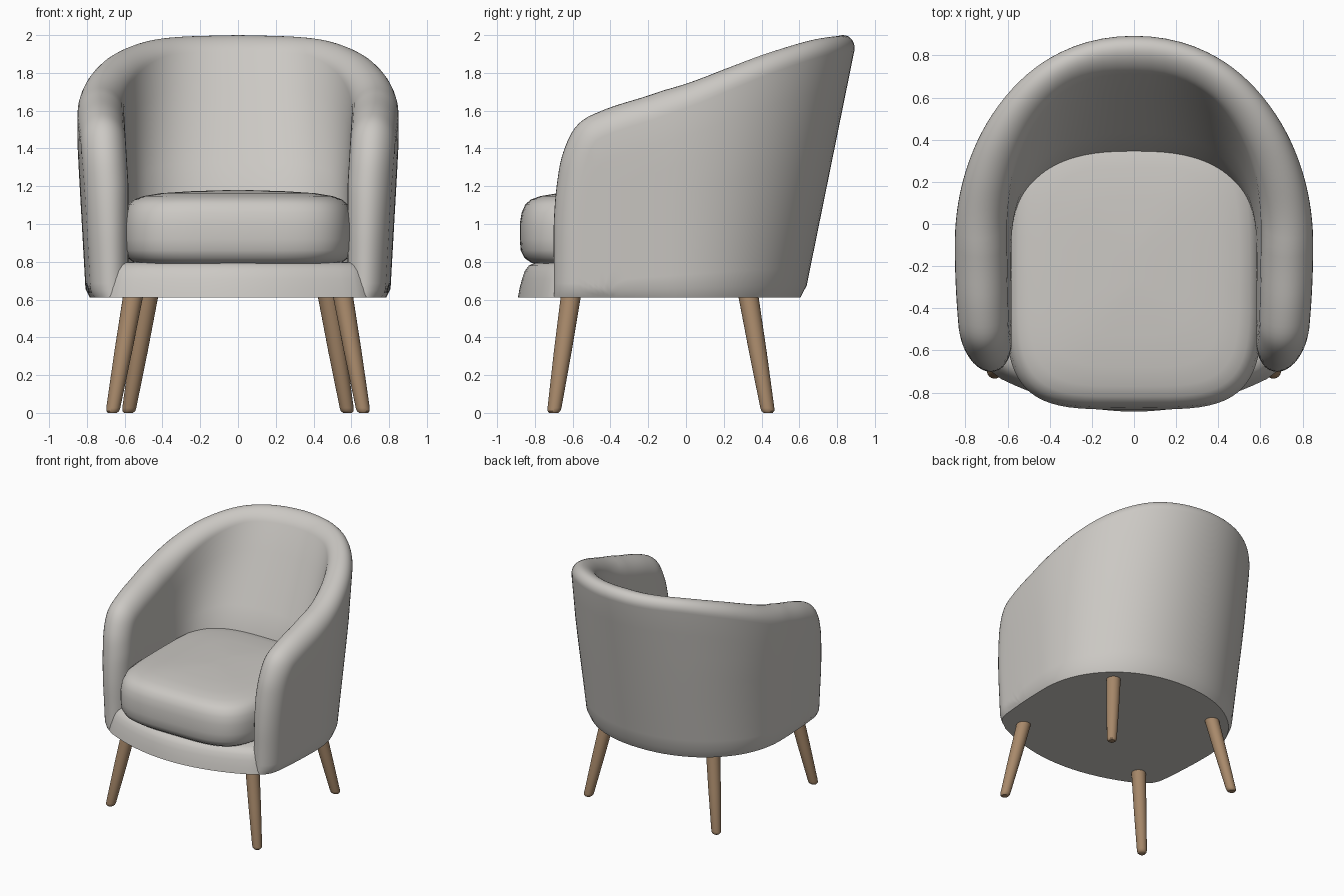
import bpy, bmesh, math
from mathutils import Vector

if "Cube" in bpy.data.objects:
    bpy.data.objects.remove(bpy.data.objects["Cube"])


def material(name, rgb):
    m = bpy.data.materials.new(name)
    m.diffuse_color = (*rgb, 1)
    m.use_nodes = True
    m.node_tree.nodes["Principled BSDF"].inputs["Base Color"].default_value = m.diffuse_color
    return m


fabric = material("warm grey fabric", (0.60, 0.58, 0.55))
wood = material("light brown wood", (0.39, 0.25, 0.145))


def make(name, bm, mat, angle=40):
    bmesh.ops.remove_doubles(bm, verts=bm.verts, dist=0.0005)
    bmesh.ops.recalc_face_normals(bm, faces=bm.faces)
    me = bpy.data.meshes.new(name)
    bm.to_mesh(me)
    bm.free()
    me.materials.append(mat)
    ob = bpy.data.objects.new(name, me)
    bpy.context.collection.objects.link(ob)
    bpy.ops.object.select_all(action='DESELECT')
    ob.select_set(True)
    bpy.context.view_layer.objects.active = ob
    bpy.ops.object.shade_smooth_by_angle(angle=math.radians(angle))
    return ob


def loft(rings, name, mat, angle=40):
    """Skin closed rings of points and cap both ends."""
    bm = bmesh.new()
    vs = [[bm.verts.new(p) for p in r] for r in rings]
    n = len(vs[0])
    for a, b in zip(vs, vs[1:]):
        for i in range(n):
            k = (i + 1) % n
            bm.faces.new((a[i], a[k], b[k], b[i]))
    bm.faces.new(vs[0])
    bm.faces.new(vs[-1])
    return make(name, bm, mat, angle)


# ---- curved shell: outer and inner U-shaped surfaces in (v, z) ----
# v is y along the arms (v < -0.1) and an angle round the back
V_END = -0.1 + 0.9 * math.pi / 2


def u_curve(v, half_w, back_y, n):
    if v <= -0.1:
        return half_w, v
    t = min((v + 0.1) / 0.9, math.pi / 2)
    c, s = max(math.cos(t), 0), math.sin(t)
    return half_w * c ** (2 / n), -0.1 + (back_y + 0.1) * s ** (2 / n)


def outer(v, z):
    tuck = max(0, 0.65 - z) * 0.5
    w = 0.805 + 0.045 * min(1, (z - 0.61) / 0.8) - tuck
    w -= 0.03 * (max(0, -0.1 - v) / 0.5) ** 2
    return Vector(u_curve(v, w, 0.63 + (z - 0.63) * 0.203 - tuck, 2.1))


def inner(v, z):
    h = max(z, 1.1)
    w = 0.58 + 0.03 * min(1, max(0, (z - 1.2) / 0.5))
    return Vector(u_curve(v, w, 0.355 + (h - 1.17) * 0.48, 2.5))


# rim (v, z) from the front foot of the arm to the middle of the back, and base v
rim = [(-.70, .61, -.40), (-.70, .80, -.39), (-.70, 1.0, -.37), (-.685, 1.2, -.35),
       (-.65, 1.38, -.32), (-.57, 1.53, -.28), (-.42, 1.61, -.22), (-.2, 1.68, -.12),
       (0, 1.75, .02), (.206, 1.83, .206), (.43, 1.905, .43), (.70, 1.965, .70),
       (.95, 1.99, .95), (V_END, 2.0, V_END)]
pts = [Vector(p) for p in rim]
ext = [2 * pts[0] - pts[1]] + pts + [2 * pts[-1] - pts[-2]]
path = []
for a, b, c, d in zip(ext, ext[1:], ext[2:], ext[3:]):
    for k in range(5):
        t = k / 5
        path.append(0.5 * (2 * b + (c - a) * t + (2 * a - 5 * b + 4 * c - d) * t * t
                           + (3 * b - a - 3 * c + d) * t ** 3))
path.append(pts[-1])

ROLL = 8
sections = []
for i, p in enumerate(path):
    tan = path[min(i + 1, len(path) - 1)] - path[max(i - 1, 0)]
    nrm = Vector((tan.y, -tan.x)).normalized()
    if i == 0:
        nrm = Vector((1, 0))
    if i == len(path) - 1:
        nrm = Vector((0, -1))
    r = 0.13 - 0.045 * min(1, max(0, (p.x + 0.2) / 1.0))
    start = Vector((p.x, p.y))
    flat, thick = [], []
    for j in range(ROLL + 1):              # rounded rim
        f = j / ROLL * math.pi / 2
        flat.append(start + nrm * r * (1 - math.cos(f)))
        thick.append(math.sin(f))
    last, base = flat[-1], Vector((p.z, 0.61))
    for t in (.15, .3, .45, .6, .75, .88, .95, 1):   # wall down to the base
        flat.append(last.lerp(base, t))
        thick.append(1)
    out, inn = [], []
    for q, h in zip(flat, thick):
        z = max(q.y, 0.61)
        o, n = outer(q.x, z), inner(q.x, z)
        mid, half = (o + n) / 2, (o - n) / 2
        out.append((*(mid + half * h), z))
        inn.append((*(mid - half * h), z))
    sections.append(out[::-1] + inn[1:])

bm = bmesh.new()
for side in (1, -1):
    vs = [[bm.verts.new((side * x, y, z)) for x, y, z in s] for s in sections]
    n = len(vs[0])
    for a, b in zip(vs, vs[1:]):
        for k in range(n):
            m = (k + 1) % n
            bm.faces.new((a[k], a[m], b[m], b[k]))
    bm.faces.new(vs[0])                    # underside of the arm end
make("shell", bm, fabric)

# ---- base with the bowed front rail ----
half = [(x, -0.89 + 0.18 * (x / 0.68) ** 2) for x in [0.07 * k for k in range(10)]]
half += [(0.69, -0.69), (0.74, -0.55)]
half += [tuple(outer(-0.4 + (V_END + 0.4) * k / 24, 0.61) * 0.99) for k in range(25)]
outline = half + [(-x, y) for x, y in half[-2:0:-1]]
prof = [(1, .61), (.99, .66), (.975, .71), (.96, .75), (.935, .78), (.90, .795), (.8, .80)]
loft([[(x * s, y * s, z) for x, y in outline] for s, z in prof], "base", fabric)

# ---- seat cushion ----
def cushion_ring(inset, z, n=72):
    ring = []
    for k in range(n):
        t = 2 * math.pi * k / n
        c, s = math.cos(t), math.sin(t)
        x = (0.61 - inset) * math.copysign(abs(c) ** 0.5, c)
        y = ((0.72 if s > 0 else 0.63) - inset) * math.copysign(abs(s) ** 0.5, s)
        ring.append((x, y - 0.25, z))
    return ring


loft([cushion_ring(i, z) for i, z in (
    (.12, .785), (.06, .795), (.025, .82), (.005, .86), (0, .92), (0, 1.0), (.01, 1.06),
    (.03, 1.105), (.06, 1.13), (.11, 1.148), (.2, 1.163), (.35, 1.173), (.5, 1.178),
    (.58, 1.18))], "seat_cushion", fabric, 60)

# ---- splayed, tapered legs ----
def leg(name, top, foot):
    top, foot = Vector(top), Vector(foot)
    rings = []
    for t, r in ((0, .024), (.015, .034), (.04, .037), (.5, .047), (1, .054)):
        c = foot.lerp(top, t)
        rings.append([(c.x + r * math.cos(a), c.y + r * math.sin(a), c.z)
                      for a in [2 * math.pi * k / 24 for k in range(24)]])
    loft(rings, name, wood)


for side, label in ((1, "right"), (-1, "left")):
    leg(f"front_leg_{label}", (side * .55, -.605, .65), (side * .665, -.70, 0))
    leg(f"back_leg_{label}", (side * .47, .325, .65), (side * .58, .435, 0))
